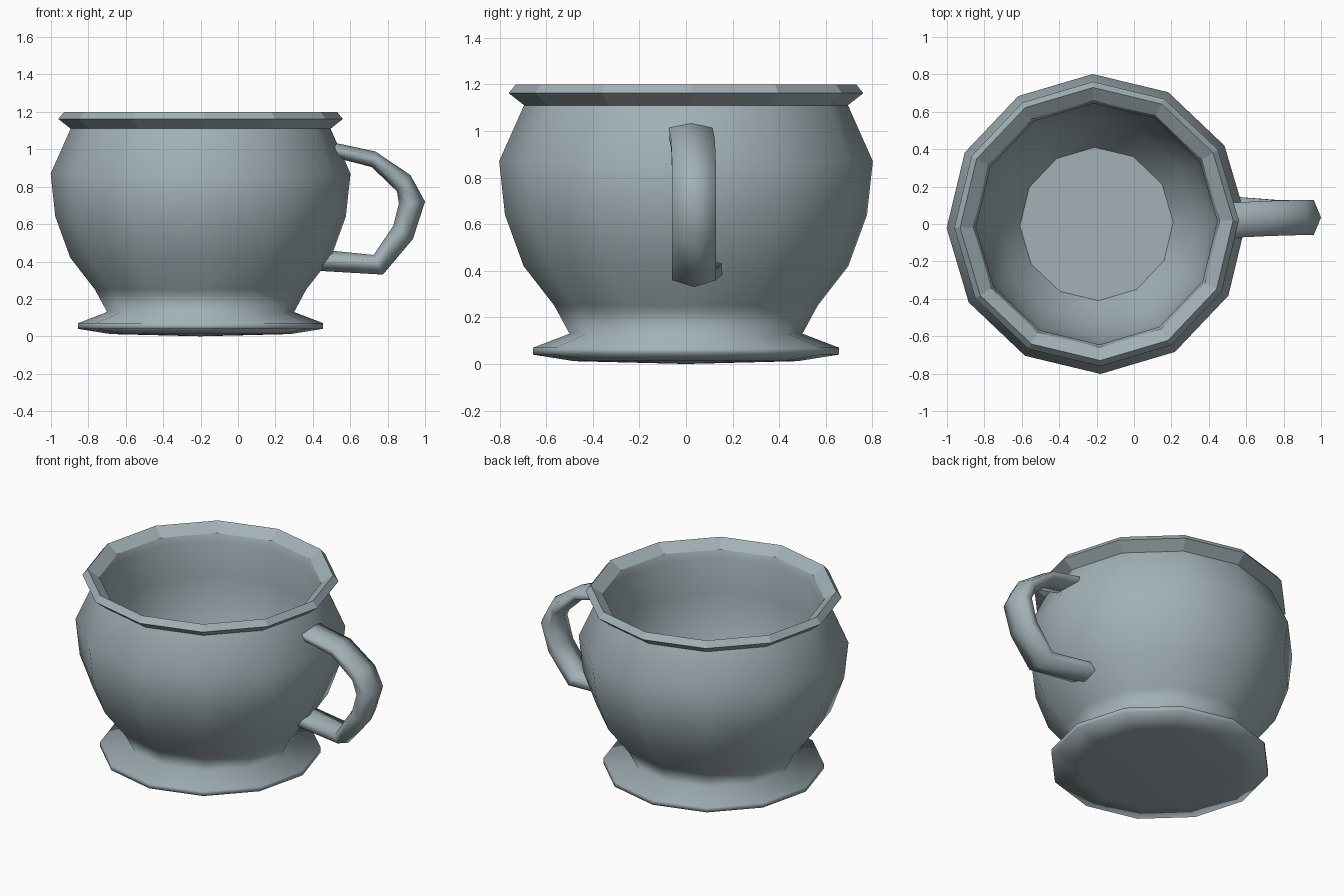
import bpy, bmesh, math

old = bpy.data.objects.get("Cube")
if old:
    bpy.data.objects.remove(old, do_unlink=True)

SIDES = 12
CUP_X = -0.2
TURN = math.radians(1.5)

glaze = bpy.data.materials.new("blue grey glaze")
glaze.use_nodes = True
COLOUR = (0.36, 0.44, 0.47, 1)
glaze.diffuse_color = COLOUR
glaze.node_tree.nodes["Principled BSDF"].inputs["Base Color"].default_value = COLOUR


def finish(name, bm):
    mesh = bpy.data.meshes.new(name)
    bm.to_mesh(mesh)
    bm.free()
    mesh.materials.append(glaze)
    obj = bpy.data.objects.new(name, mesh)
    bpy.context.collection.objects.link(obj)
    return obj


def bridge(bm, a, b, smooth):
    n = len(a)
    for i in range(n):
        j = (i + 1) % n
        bm.faces.new((a[i], a[j], b[j], b[i])).smooth = smooth


def lathe(name, profile, smooth=True, start_cap=None, end_cap=False):
    """Revolve (radius, height) points; the start cap fans out to a centre height."""
    bm = bmesh.new()
    rings = []
    for r, z in profile:
        angles = [TURN + math.tau * i / SIDES for i in range(SIDES)]
        rings.append([bm.verts.new((CUP_X + r * math.cos(a), r * math.sin(a), z))
                      for a in angles])
    for a, b in zip(rings, rings[1:]):
        bridge(bm, a, b, smooth)
    if start_cap is not None:
        centre = bm.verts.new((CUP_X, 0, start_cap))
        for i in range(SIDES):
            bm.faces.new((centre, rings[0][(i + 1) % SIDES], rings[0][i])).smooth = smooth
    if end_cap:
        bm.faces.new(rings[-1])
    return finish(name, bm)


# Foot and bulging outer wall
lathe("foot_and_bowl",
      [(0.48, 0.012), (0.656, 0.04), (0.656, 0.07), (0.50, 0.13), (0.565, 0.25),
       (0.697, 0.42), (0.777, 0.64), (0.802, 0.87), (0.695, 1.11)], start_cap=0.0)

# Faceted flared rim
lathe("rim", [(0.695, 1.11), (0.761, 1.162), (0.73, 1.20), (0.66, 1.15)], smooth=False)

# Thick inner wall with a flat floor
lathe("inner_wall", [(0.66, 1.15), (0.645, 1.11), (0.648, 0.88), (0.62, 0.66),
                     (0.53, 0.42), (0.41, 0.25)], end_cap=True)

# Six-sided handle: outer point, inner point and sideways centre of each section
SECTIONS = [((0.515, 1.035), (0.52, 0.955), 0.02), ((0.735, 0.988), (0.715, 0.905), 0.03),
            ((0.922, 0.862), (0.85, 0.775), 0.035), ((1.0, 0.72), (0.86, 0.71), 0.035),
            ((0.935, 0.52), (0.83, 0.59), 0.035), ((0.775, 0.33), (0.725, 0.435), 0.035),
            ((0.43, 0.35), (0.43, 0.465), 0.06)]
HALF_WIDTH = 0.094
SHAPE = [(0, 0), (0.28, 1), (0.72, 1), (1, 0), (0.72, -1), (0.28, -1)]

bm = bmesh.new()
loops = []
for (ox, oz), (ix, iz), y in SECTIONS:
    loops.append([bm.verts.new((ox + (ix - ox) * t, y + side * HALF_WIDTH, oz + (iz - oz) * t))
                  for t, side in SHAPE])
for a, b in zip(loops, loops[1:]):
    bridge(bm, a, b, True)
for end in (loops[0], loops[-1]):
    bm.faces.new(end)
bmesh.ops.recalc_face_normals(bm, faces=bm.faces)
finish("handle", bm)
